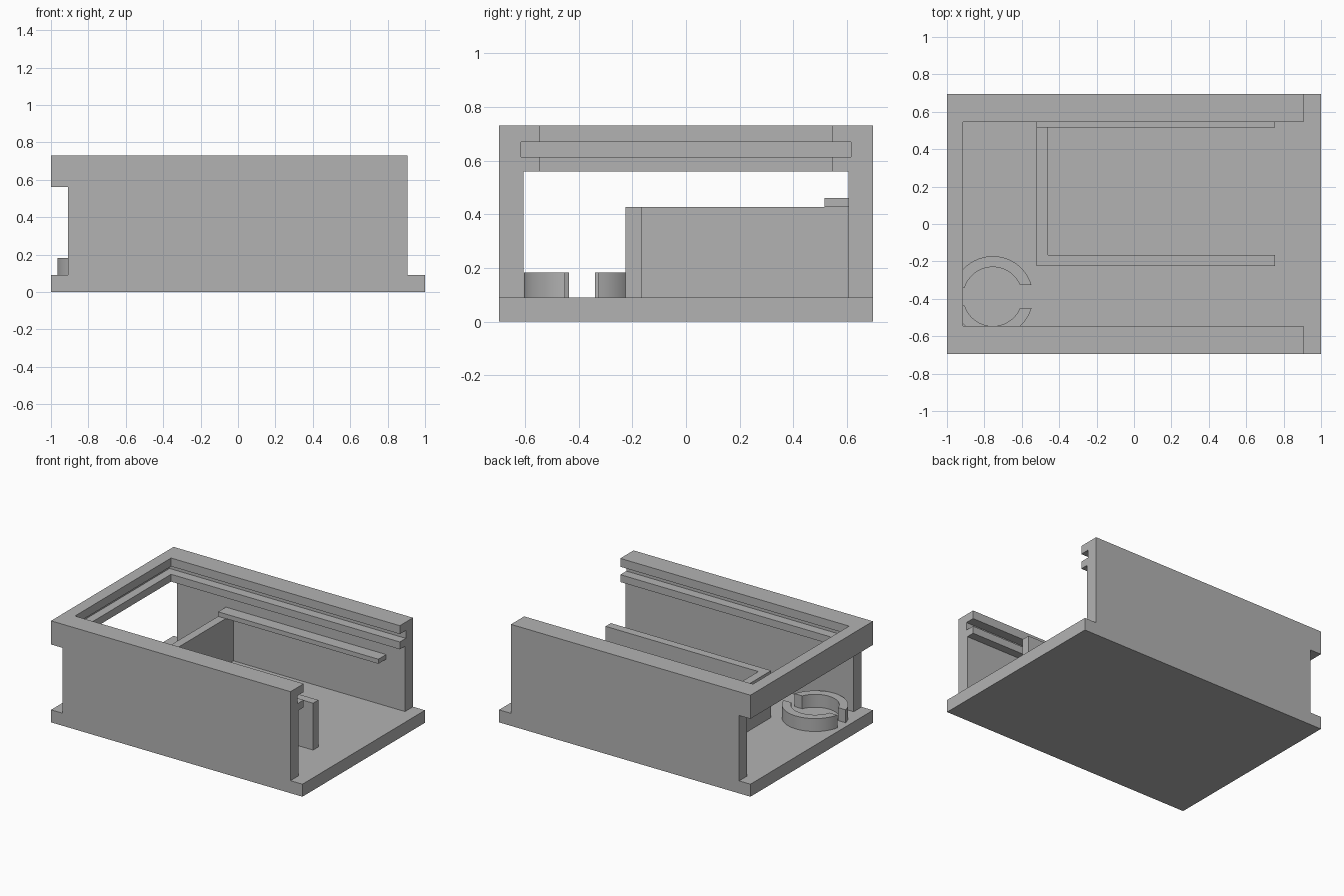
import bpy
import bmesh
import math

cube = bpy.data.objects.get("Cube")
if cube:
    bpy.data.objects.remove(cube, do_unlink=True)

GREY = (0.45, 0.45, 0.45, 1)
mat = bpy.data.materials.new("plain grey")
mat.use_nodes = True
mat.diffuse_color = GREY
mat.node_tree.nodes["Principled BSDF"].inputs["Base Color"].default_value = GREY


def add_object(name, bm):
    bmesh.ops.recalc_face_normals(bm, faces=bm.faces)
    mesh = bpy.data.meshes.new(name)
    bm.to_mesh(mesh)
    bm.free()
    mesh.materials.append(mat)
    obj = bpy.data.objects.new(name, mesh)
    bpy.context.collection.objects.link(obj)
    return obj


def box(name, xs, ys, zs):
    bm = bmesh.new()
    bmesh.ops.create_cube(bm, size=1)
    for v in bm.verts:
        v.co = [span[0] if c < 0 else span[1] for c, span in zip(v.co, (xs, ys, zs))]
    return add_object(name, bm)


def prism(name, outline, z0, z1):
    bm = bmesh.new()
    face = bm.faces.new([bm.verts.new((x, y, z0)) for x, y in outline])
    top = bmesh.ops.extrude_face_region(bm, geom=[face])["geom"]
    for v in top:
        if isinstance(v, bmesh.types.BMVert):
            v.co.z = z1
    return add_object(name, bm)


def cut(target, cutter):
    mod = target.modifiers.new("cut", "BOOLEAN")
    mod.operation = "DIFFERENCE"
    mod.solver = "EXACT"
    mod.object = cutter
    bpy.context.view_layer.objects.active = target
    bpy.ops.object.modifier_apply(modifier=mod.name)
    bpy.data.objects.remove(cutter, do_unlink=True)


# Key levels
FLOOR, FRAME, TOP = 0.09, 0.56, 0.73
WALL_END = 0.905

# Case body: a solid block with its openings cut away
case = box("case", (-1, 1), (-0.696, 0.696), (0, TOP))
cut(case, box("open_end_cutter", (WALL_END, 2), (-2, 2), (FLOOR, 2)))
cut(case, box("end_recess_cutter", (-2, -0.91), (-2, 2), (FLOOR, FRAME)))
cut(case, box("cavity_cutter", (-3, 3), (-0.605, 0.605), (FLOOR, FRAME)))
cut(case, box("top_opening_cutter", (-0.915, 3), (-0.546, 0.546), (0.4, 2)))
cut(case, box("lid_groove_cutter", (-0.975, 3), (-0.614, 0.614), (0.613, 0.67)))

# L-shaped inner partition
prism("partition", [(-0.52, 0.605), (-0.52, -0.225), (0.755, -0.225),
                    (0.755, -0.165), (-0.46, -0.165), (-0.46, 0.605)], FLOOR, 0.427)

# Narrow shelf on the back wall
box("wall_shelf", (-0.52, 0.755), (0.517, 0.605), (0.427, 0.46))

# Round holder: two arcs with a wider slot on the inner side
CX, CY, R_OUT, R_IN = -0.755, -0.388, 0.216, 0.158
SLOT_RIGHT, SLOT_LEFT = 0.062, 0.048


def arc(radius, side, steps=24):
    start = math.asin(SLOT_RIGHT / radius)
    end = math.pi - math.asin(SLOT_LEFT / radius)
    angles = [start + (end - start) * i / steps for i in range(steps + 1)]
    return [(CX + radius * math.cos(a), CY + side * radius * math.sin(a)) for a in angles]


for name, side in (("holder_arc_back", 1), ("holder_arc_front", -1)):
    holder = prism(name, arc(R_OUT, side) + arc(R_IN, side)[::-1], FLOOR, 0.183)
    bpy.ops.object.select_all(action="DESELECT")
    holder.select_set(True)
    bpy.context.view_layer.objects.active = holder
    bpy.ops.object.shade_smooth_by_angle(angle=math.radians(30))
